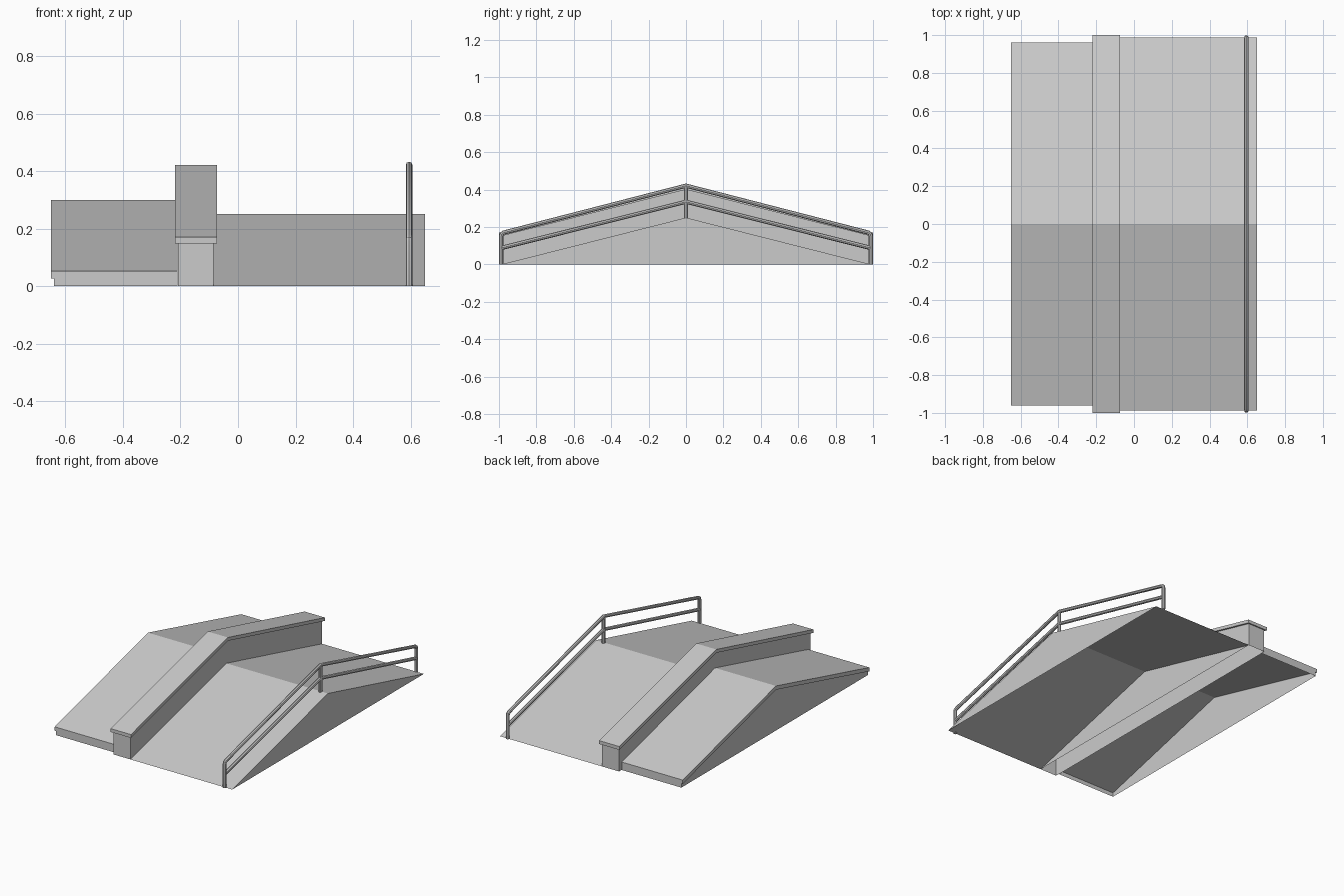
import bpy
import bmesh

if "Cube" in bpy.data.objects:
    bpy.data.objects.remove(bpy.data.objects["Cube"])

grey = bpy.data.materials.new("concrete grey")
grey.diffuse_color = (0.6, 0.6, 0.6, 1)
grey.use_nodes = True
grey.node_tree.nodes["Principled BSDF"].inputs["Base Color"].default_value = grey.diffuse_color


def prism(name, profile, x0, x1, skip=()):
    """Extrude a (y, z) outline along x; skip lists outline edges left open."""
    bm = bmesh.new()
    a = [bm.verts.new((x0, y, z)) for y, z in profile]
    b = [bm.verts.new((x1, y, z)) for y, z in profile]
    n = len(profile)
    bm.faces.new(a)
    bm.faces.new(b[::-1])
    for i in range(n):
        if i not in skip:
            j = (i + 1) % n
            bm.faces.new((a[j], a[i], b[i], b[j]))
    bmesh.ops.recalc_face_normals(bm, faces=bm.faces)
    mesh = bpy.data.meshes.new(name)
    bm.to_mesh(mesh)
    bm.free()
    mesh.materials.append(grey)
    bpy.context.collection.objects.link(bpy.data.objects.new(name, mesh))


def body(half, end, ridge):
    """Gabled outline on the ground: edge 0 is the bottom, 2 and 3 the slopes."""
    return [(-half, 0), (half, 0), (half, end), (0, ridge), (-half, end)]


def slab(half, end, ridge, thick):
    """Bent slab whose top runs from end height up to the ridge."""
    return [(-half, end), (0, ridge), (half, end),
            (half, end - thick), (0, ridge - thick), (-half, end - thick)]


def tube(name, path, x, radius):
    """Round bar along a (y, z) path."""
    curve = bpy.data.curves.new(name, 'CURVE')
    curve.dimensions = '3D'
    curve.bevel_depth = radius
    curve.bevel_resolution = 2
    curve.use_fill_caps = True
    line = curve.splines.new('POLY')
    line.points.add(len(path) - 1)
    for p, (y, z) in zip(line.points, path):
        p.co = (x, y, z, 1)
    curve.materials.append(grey)
    obj = bpy.data.objects.new(name, curve)
    bpy.context.collection.objects.link(obj)
    bpy.ops.object.select_all(action='DESELECT')
    obj.select_set(True)
    bpy.context.view_layer.objects.active = obj
    bpy.ops.object.convert(target='MESH')
    bpy.ops.object.shade_smooth_by_angle()


# Wide ramp, hollow underneath
prism("wide_ramp", [(-0.988, 0), (0.988, 0), (0, 0.25)], -0.085, 0.65, skip=(0,))

# Narrow raised ramp with a slightly overhanging deck
prism("narrow_ramp_base", body(0.962, 0.027, 0.274), -0.64, -0.21, skip=(0, 2, 3))
prism("narrow_ramp_deck", slab(0.962, 0.052, 0.299, 0.025), -0.65, -0.21)

# Dividing wall and its cap
prism("divider_wall", body(0.988, 0.152, 0.402), -0.208, -0.085, skip=(0, 2, 3))
prism("divider_cap", slab(1.0, 0.17, 0.422, 0.022), -0.219, -0.073)

# Handrail: bent top bar with end posts, middle bar and centre post
RAIL_X, R = 0.595, 0.0115
half_path = [(-0.988, 0.0), (-0.988, 0.152), (-0.985, 0.163), (-0.975, 0.170)]
top_path = half_path + [(0, 0.421)] + [(-y, z) for y, z in reversed(half_path)]
tube("handrail_top", top_path, RAIL_X, R)
tube("handrail_middle", [(-0.988, 0.088), (0, 0.335), (0.988, 0.088)], RAIL_X, R)
tube("handrail_centre_post", [(0, 0.24), (0, 0.42)], RAIL_X, R)
